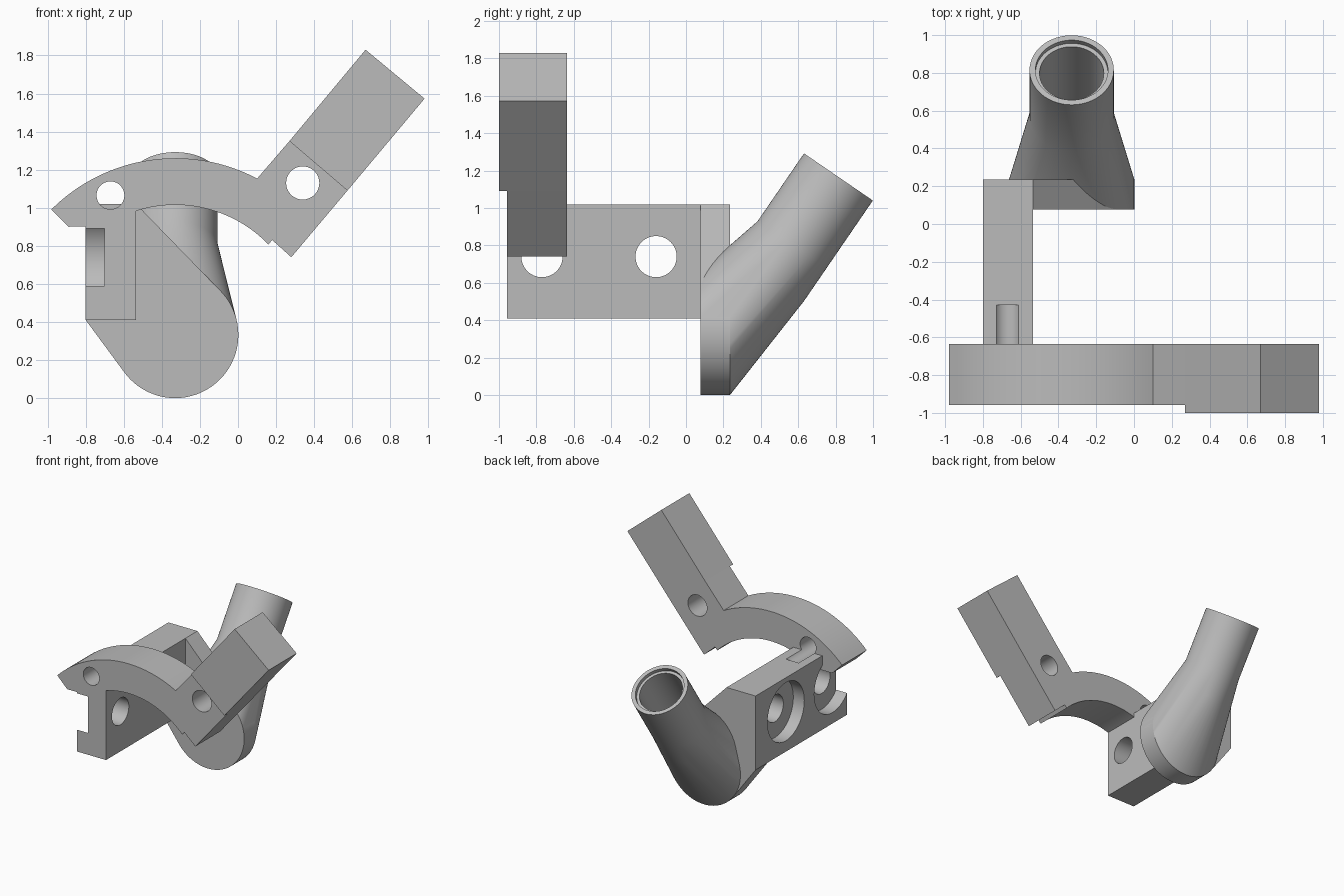
import bpy, bmesh, math
from mathutils import Vector

cube = bpy.data.objects.get("Cube")
if cube:
    bpy.data.objects.remove(cube)

grey = bpy.data.materials.new("plain_grey")
grey.use_nodes = True
grey.diffuse_color = (0.5, 0.5, 0.5, 1)
grey.node_tree.nodes["Principled BSDF"].inputs["Base Color"].default_value = (0.5, 0.5, 0.5, 1)


def make(name, bm):
    bmesh.ops.recalc_face_normals(bm, faces=bm.faces[:])
    mesh = bpy.data.meshes.new(name)
    bm.to_mesh(mesh)
    bm.free()
    mesh.materials.append(grey)
    ob = bpy.data.objects.new(name, mesh)
    bpy.context.collection.objects.link(ob)
    return ob


def ring(center, axis, r, n=72):
    """Circle of points around an axis lying in the yz plane or along x."""
    axis = Vector(axis).normalized()
    u = Vector((0, 1, 0)) if abs(axis.x) > 0.5 else Vector((1, 0, 0))
    v = axis.cross(u)
    return [Vector(center) + r * (math.cos(a) * u + math.sin(a) * v)
            for a in (2 * math.pi * i / n for i in range(n))]


def hull_bm(points):
    bm = bmesh.new()
    for p in points:
        bm.verts.new(p)
    res = bmesh.ops.convex_hull(bm, input=bm.verts[:])
    bmesh.ops.delete(bm, geom=[v for v in bm.verts if not v.link_faces], context='VERTS')
    bmesh.ops.dissolve_limit(bm, angle_limit=0.002, verts=bm.verts[:], edges=bm.edges[:])
    bmesh.ops.recalc_face_normals(bm, faces=bm.faces[:])
    return bm


def hull(name, points):
    return make(name, hull_bm(points))


def cylinder(name, start, end, r):
    axis = Vector(end) - Vector(start)
    return hull(name, ring(start, axis, r) + ring(end, axis, r))


def prism(name, profile, y0, y1):
    bm = bmesh.new()
    face = bm.faces.new([bm.verts.new((x, y0, z)) for x, z in profile])
    out = bmesh.ops.extrude_face_region(bm, geom=[face])
    moved = [g for g in out["geom"] if isinstance(g, bmesh.types.BMVert)]
    bmesh.ops.translate(bm, verts=moved, vec=(0, y1 - y0, 0))
    return make(name, bm)


def combine(ob, others, operation):
    """Apply exact booleans and remove the helper solids."""
    for other in others:
        mod = ob.modifiers.new("solid", 'BOOLEAN')
        mod.operation, mod.solver, mod.object = operation, 'EXACT', other
        bpy.context.view_layer.update()
        deps = bpy.context.evaluated_depsgraph_get()
        mesh = bpy.data.meshes.new_from_object(ob.evaluated_get(deps))
        ob.modifiers.clear()
        ob.data = mesh
        bpy.data.objects.remove(other)


def arc(cz, r, a0, a1, n=32):
    return [(CX + r * math.cos(a), cz + r * math.sin(a))
            for a in (math.radians(a0 + (a1 - a0) * i / n) for i in range(n + 1))]


CX, CZ, R = -0.33, 0.332, 0.332      # centre and radius of the round base
FRONT, ARM_BACK = -0.957, -0.635
PLATE_FRONT, PLATE_BACK = 0.078, 0.235


def pin_hole():
    return cylinder("pin_hole", (-0.67, -1.1, 1.065), (-0.67, -0.43, 1.065), 0.073)


# Curved arm with its straight end bar
joint_top, joint_low = (0.27, 1.35), (0.575, 1.09)
profile = (arc(0.34, 0.92, 135, 62.1) + [joint_top, joint_low, (0.28, 0.74), (0.18, 0.83)]
           + arc(0.335, 0.68, 44, 123.5) + [(-0.89, 0.9)])
arm = prism("curved_arm", profile, FRONT, ARM_BACK)
bar = prism("end_bar", [joint_top, (0.67, 1.83), (0.98, 1.573), joint_low], -1.0, ARM_BACK)
combine(arm, [cylinder("bar_hole", (0.34, -1.2, 1.13), (0.34, -0.4, 1.13), 0.087), pin_hole()],
        'DIFFERENCE')

# Side block with two counterbored holes and a pin groove
section = [(-0.8, 0.41), (-0.535, 0.41), (-0.535, 1.02), (-0.8, 1.02)]
block = prism("side_block", section, FRONT, PLATE_BACK)
cutters = [pin_hole()]
for y in (-0.77, -0.16):
    cutters.append(cylinder("bolt_hole", (-1, y, 0.74), (-0.3, y, 0.74), 0.11))
    cutters.append(cylinder("counterbore", (-1, y, 0.74), (-0.7, y, 0.74), 0.24))
combine(block, cutters, 'DIFFERENCE')

# Plate joining the block to the round base
disc = [p for y in (PLATE_FRONT, PLATE_BACK) for p in ring((CX, y, CZ), (0, 1, 0), R)]
plate = hull("joining_plate", disc + [Vector((x, y, z)) for x, z in section
                                      for y in (PLATE_FRONT, PLATE_BACK)])

# Tapered socket flowing from the base into a slanted tube
top = Vector((CX, 0.815, 1.166))
axis = Vector((0, 0.565, 0.825)).normalized()
bm = hull_bm(disc + ring(top - 0.65 * axis, axis, 0.223) + ring(top - 0.44 * axis, axis, 0.223))
cap = max(bm.faces, key=lambda f: f.normal.dot(axis))
out = bmesh.ops.extrude_discrete_faces(bm, faces=[cap])
bmesh.ops.translate(bm, verts=out["faces"][0].verts[:], vec=axis * 0.44)
socket = make("slanted_socket", bm)
combine(socket, [cylinder("bore", top - 0.75 * axis, top + 0.2 * axis, 0.17),
                 cylinder("rim_step", top - 0.03 * axis, top + 0.2 * axis, 0.192)], 'DIFFERENCE')

# Smooth the round surfaces, keep the edges sharp
bpy.ops.object.select_all(action='DESELECT')
for ob in (arm, bar, block, plate, socket):
    ob.select_set(True)
bpy.context.view_layer.objects.active = arm
bpy.ops.object.shade_smooth_by_angle(angle=math.radians(25))
